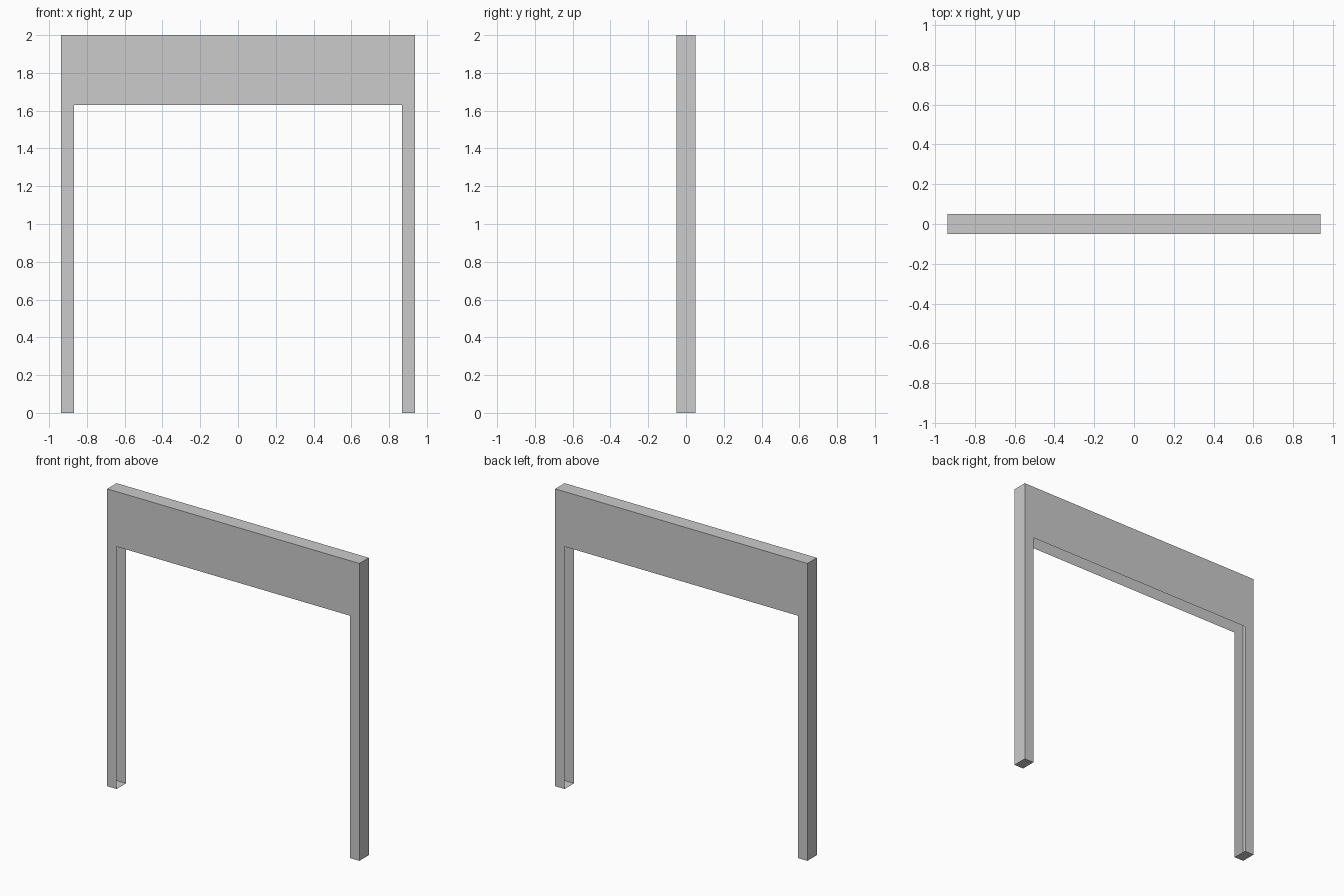
import bpy
import bmesh

if "Cube" in bpy.data.objects:
    bpy.data.objects.remove(bpy.data.objects["Cube"])

OUTER, INNER = 0.938, 0.868      # half widths of the frame and its opening
LINTEL, TOP = 1.63, 2.0          # heights of the opening and the frame
DEPTH = 0.05                     # half thickness

# Front outline, counter-clockwise seen from -y
profile = [(-OUTER, 0), (-INNER, 0), (-INNER, LINTEL), (INNER, LINTEL),
           (INNER, 0), (OUTER, 0), (OUTER, TOP), (-OUTER, TOP)]
OPEN_EDGES = {1, 2, 3}           # the lining of the opening is left hollow

# Door frame shell: front, back, outer sides, top and leg bottoms
bm = bmesh.new()
front = [bm.verts.new((x, -DEPTH, z)) for x, z in profile]
back = [bm.verts.new((x, DEPTH, z)) for x, z in profile]
bm.faces.new(front)
bm.faces.new(back[::-1])
for i in range(len(profile)):
    if i not in OPEN_EDGES:
        j = (i + 1) % len(profile)
        bm.faces.new((front[j], front[i], back[i], back[j]))

mesh = bpy.data.meshes.new("door_frame")
bm.to_mesh(mesh)
bm.free()
bpy.context.collection.objects.link(bpy.data.objects.new("door_frame", mesh))
